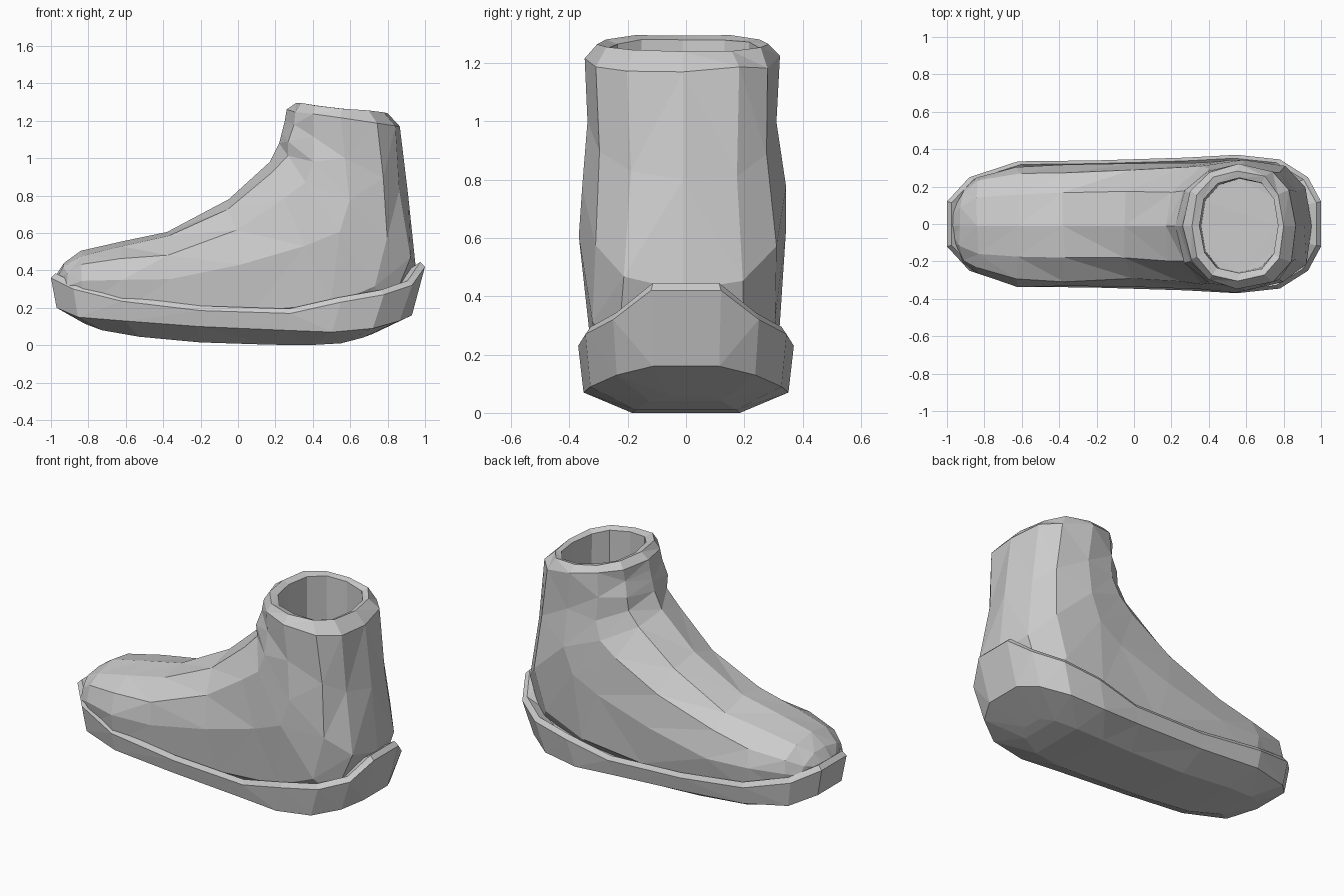
import bpy, bmesh, math, random
from mathutils import Vector

random.seed(4)
cube = bpy.data.objects.get("Cube")
if cube:
    bpy.data.objects.remove(cube)

grey = bpy.data.materials.new("light grey")
grey.use_nodes = True
colour = (0.6, 0.6, 0.6, 1)
grey.diffuse_color = colour
grey.node_tree.nodes["Principled BSDF"].inputs["Base Color"].default_value = colour


def loft(name, rings):
    """Skin a list of equal-length rings into a closed, faceted solid."""
    bm = bmesh.new()
    loops = [[bm.verts.new(p) for p in ring] for ring in rings]
    count = len(rings[0])
    for low, high in zip(loops, loops[1:]):
        for i in range(count):
            j = (i + 1) % count
            bm.faces.new((low[i], low[j], high[j], high[i]))
    bm.faces.new(loops[0])
    bm.faces.new(loops[-1])
    bmesh.ops.triangulate(bm, faces=bm.faces[:], quad_method='SHORT_EDGE')
    bmesh.ops.recalc_face_normals(bm, faces=bm.faces[:])
    mesh = bpy.data.meshes.new(name)
    bm.to_mesh(mesh)
    bm.free()
    mesh.materials.append(grey)
    obj = bpy.data.objects.new(name, mesh)
    bpy.context.collection.objects.link(obj)
    return obj


def power(value, square):
    return math.copysign(abs(value) ** (2 / square), value)


def section(top, bottom, half, square, wobble, sides=12):
    """Rounded cross-section between an instep point and a sole/heel point."""
    top, bottom = (Vector((p[0], -0.01, p[1])) for p in (top, bottom))
    ring = []
    for i in range(sides):
        a = math.tau * i / sides
        along = math.cos(a)
        e = 2.3 if along > 0 else square
        p = (top + bottom) / 2 + (top - bottom) / 2 * power(along, e)
        p.y += half * power(math.sin(a), e)
        if i % (sides // 2):
            p += Vector([random.uniform(-wobble, wobble) for _ in range(3)])
        ring.append(p)
    return ring


# Upper: sections turn from upright at the toe to level at the opening,
# then fold over the rim and down inside the shaft
sections = [
    ((-0.97, 0.38), (-0.95, 0.27), 0.10, 2.5),
    ((-0.93, 0.44), (-0.90, 0.20), 0.20, 3.0),
    ((-0.84, 0.505), (-0.82, 0.17), 0.265, 3.5),
    ((-0.62, 0.555), (-0.62, 0.12), 0.322, 3.5),
    ((-0.38, 0.605), (-0.35, 0.09), 0.328, 3.5),
    ((-0.05, 0.78), (0.10, 0.08), 0.33, 3.5),
    ((0.17, 0.98), (0.55, 0.08), 0.345, 3.5),
    ((0.22, 1.08), (0.85, 0.15), 0.35, 3.0),
    ((0.235, 1.14), (0.95, 0.42), 0.345, 2.6),
    ((0.25, 1.20), (0.91, 0.80), 0.33, 2.5),
    ((0.26, 1.26), (0.865, 1.17), 0.33, 2.5),
    ((0.31, 1.295), (0.80, 1.24), 0.295, 2.5),
    ((0.35, 1.28), (0.77, 1.23), 0.255, 2.5),
    ((0.36, 0.55), (0.77, 0.55), 0.25, 2.5),
]
upper = loft("boot_upper", [
    section(*s, wobble=0.012 if i < 11 else 0.004)
    for i, s in enumerate(sections)])

# Sole stations: x, half width, rim height, side crease height, base height
stations = [
    (-1.00, 0.12, 0.36, 0.20, 0.115),
    (-0.88, 0.25, 0.30, 0.15, 0.08),
    (-0.62, 0.335, 0.235, 0.13, 0.045),
    (-0.20, 0.34, 0.185, 0.10, 0.015),
    (0.28, 0.355, 0.17, 0.08, 0.003),
    (0.55, 0.37, 0.23, 0.07, 0.0),
    (0.78, 0.345, 0.27, 0.09, 0.01),
    (0.93, 0.25, 0.32, 0.13, 0.04),
    (1.00, 0.12, 0.42, 0.16, 0.06),
]


def outline(point):
    """Run a station rule down one side and mirror it back up the other."""
    side = [Vector(point(*s)) for s in stations]
    return side + [Vector((p.x, -p.y, p.z)) for p in reversed(side)]


# Sole: base, side crease, outer rim, top ledge, and the inside wall
sole = loft("sole", [
    outline(lambda x, y, rim, mid, base: (x * 0.77 - 0.05, y * 0.5, base)),
    outline(lambda x, y, rim, mid, base: (x * 0.95 - 0.02, y * 0.95, mid)),
    outline(lambda x, y, rim, mid, base: (x, y, rim)),
    outline(lambda x, y, rim, mid, base: (x * 0.975, y * 0.95, rim + 0.025)),
    outline(lambda x, y, rim, mid, base: (x * 0.89, y * 0.82, rim - 0.03)),
])
